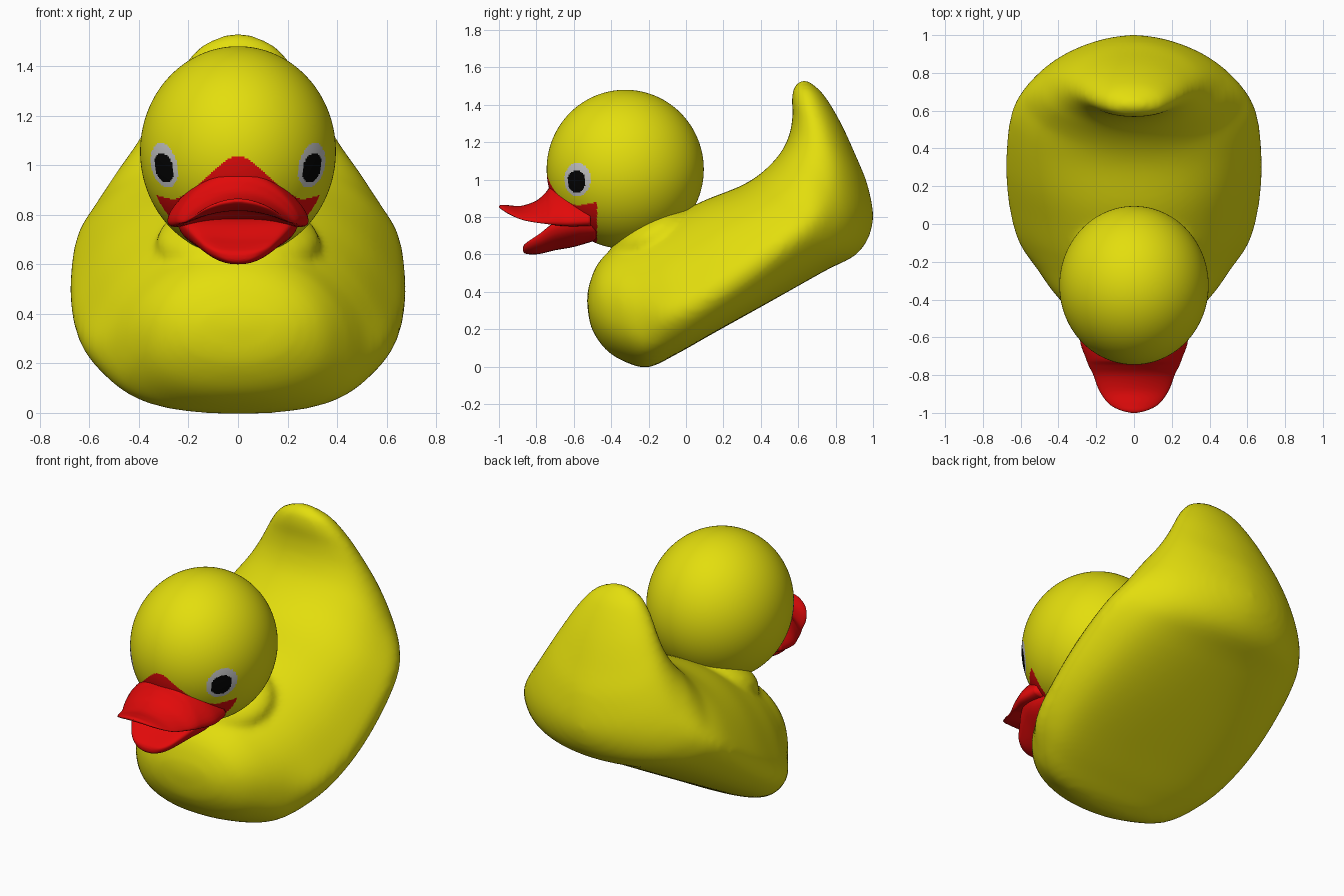
import bpy, bmesh, math
from mathutils import Vector, Matrix

if "Cube" in bpy.data.objects:
    bpy.data.objects.remove(bpy.data.objects["Cube"])


def mat(name, rgb):
    m = bpy.data.materials.new(name)
    m.diffuse_color = (*rgb, 1)
    m.use_nodes = True
    m.node_tree.nodes["Principled BSDF"].inputs["Base Color"].default_value = m.diffuse_color
    return m


YELLOW = mat("yellow", (0.77, 0.73, 0.004))
RED = mat("red", (0.76, 0.003, 0.003))
WHITE = mat("eye_white", (0.57, 0.57, 0.57))
BLACK = mat("black", (0.001, 0.001, 0.001))


def finish(bm, name, mats):
    bmesh.ops.recalc_face_normals(bm, faces=bm.faces[:])
    for f in bm.faces:
        f.smooth = True
    me = bpy.data.meshes.new(name)
    bm.to_mesh(me)
    bm.free()
    for m in mats:
        me.materials.append(m)
    ob = bpy.data.objects.new(name, me)
    bpy.context.collection.objects.link(ob)
    return ob


def smooth_rows(rows, steps):
    """Catmull-Rom interpolation of section parameters."""
    out = []
    n = len(rows)
    for i in range(n - 1):
        p = [rows[max(0, min(n - 1, i + k))] for k in (-1, 0, 1, 2)]
        for j in range(steps):
            t = j / steps
            out.append([0.5 * (2 * b + (c - a) * t + (2 * a - 5 * b + 4 * c - d) * t * t
                               + (3 * b - a - 3 * c + d) * t ** 3)
                        for a, b, c, d in zip(*p)])
    out.append(list(rows[-1]))
    return out


def loft(name, rows, point, sides, steps, mats):
    bm = bmesh.new()
    rings = [[bm.verts.new(point(r, 2 * math.pi * k / sides)) for k in range(sides)]
             for r in smooth_rows(rows, steps)]
    for a, b in zip(rings, rings[1:]):
        for k in range(sides):
            l = (k + 1) % sides
            bm.faces.new((a[k], a[l], b[l], b[k]))
    # close both ends with a fan
    for ring in (rings[0], rings[-1]):
        c = bm.verts.new(sum((v.co for v in ring), Vector()) / sides)
        for k in range(sides):
            bm.faces.new((ring[k], ring[(k + 1) % sides], c))
    return finish(bm, name, mats)


def power(v, e):
    return math.copysign(abs(v) ** (2 / e), v)


# Body: sections fan from the breast along the belly up to the tail tip
# (top y, top z, bottom y, bottom z, half width, belly squareness, drop of widest line)
BODY = [
    (-0.530, 0.35, -0.525, 0.30, 0.04, 2.0, 0),
    (-0.520, 0.43, -0.503, 0.20, 0.20, 2.1, 0),
    (-0.478, 0.54, -0.428, 0.09, 0.335, 2.2, 0.05),
    (-0.402, 0.625, -0.320, 0.023, 0.43, 2.3, 0.15),
    (-0.310, 0.675, -0.200, -0.003, 0.51, 2.3, 0.27),
    (-0.200, 0.735, -0.050, 0.067, 0.61, 2.3, 0.38),
    (-0.050, 0.815, 0.150, 0.18, 0.662, 2.2, 0.43),
    (0.100, 0.89, 0.420, 0.33, 0.68, 2.2, 0.36),
    (0.300, 0.97, 0.740, 0.51, 0.655, 2.1, 0.2),
    (0.420, 1.05, 0.922, 0.61, 0.585, 1.95, 0.08),
    (0.510, 1.15, 0.999, 0.77, 0.475, 1.8, 0),
    (0.555, 1.25, 0.974, 0.96, 0.385, 1.8, 0),
    (0.570, 1.35, 0.907, 1.13, 0.31, 1.9, 0),
    (0.566, 1.43, 0.824, 1.31, 0.237, 2.0, 0),
    (0.580, 1.498, 0.733, 1.458, 0.15, 2.0, 0),
    (0.625, 1.535, 0.650, 1.53, 0.03, 2.0, 0),
]


def body_point(r, a):
    ty, tz, by, bz, w, e, drop = r
    e = 2.15 if a < math.pi else e
    t, c = power(math.sin(a), e), power(math.cos(a), e)
    # wing ridge along the flank, strongest in the middle of the body
    k = 0.06 * max(0, min(1, (w - 0.5) / 0.1))
    x = w * c * (1 - k + k * math.exp(-(t / 0.3) ** 2))
    t -= drop * (1 - t * t)
    return Vector((x, (ty + by) / 2 + t * (ty - by) / 2, (tz + bz) / 2 + t * (tz - bz) / 2))


def ball(centre, radii, tilt, u, v):
    bm = bmesh.new()
    m = Matrix.Translation(centre) @ Matrix.Rotation(tilt, 4, 'X') @ Matrix.Diagonal((*radii, 1))
    bmesh.ops.create_uvsphere(bm, u_segments=u, v_segments=v, radius=1, matrix=m)
    return bm


# Body with a low neck mound, fused and softened
body = loft("body", BODY, body_point, 64, 5, [YELLOW])
neck = finish(ball((0, -0.17, 0.69), (0.33, 0.255, 0.135), math.radians(29), 40, 20),
              "neck", [YELLOW])
bpy.ops.object.select_all(action='DESELECT')
neck.select_set(True)
body.select_set(True)
bpy.context.view_layer.objects.active = body
bpy.ops.object.join()
fuse = body.modifiers.new("fuse", 'REMESH')
fuse.mode = 'VOXEL'
fuse.voxel_size = 0.02
fuse.use_smooth_shade = True
soft = body.modifiers.new("soften", 'SMOOTH')
soft.factor = 0.5
soft.iterations = 8

# Head with painted eyes and beak base
bm = ball((0, -0.325, 1.055), (0.395, 0.42, 0.425), 0, 288, 192)
for f in bm.faces:
    x, y, z = f.calc_center_median()
    x = abs(x)
    edge = 0.845 + 0.19 * math.exp(-(x / 0.165) ** 2) + 0.45 * max(0, x - 0.26)
    if ((y + 0.585) / 0.048) ** 2 + ((z - 0.99) / 0.06) ** 2 < 1:
        f.material_index = 3
    elif ((y + 0.58) / 0.07) ** 2 + ((z - 1.0) / 0.09) ** 2 < 1:
        f.material_index = 2
    elif y < -0.475 and z < edge:
        f.material_index = 1
finish(bm, "head", [YELLOW, RED, WHITE, BLACK])


# Beak halves: (y, half width, centre z, half height, side droop)
def beak_point(r, a):
    y, w, zc, h, droop = r
    c = math.cos(a)
    return Vector((w * c, y, zc + h * math.sin(a) - droop * c * c))


def lower_beak_point(r, a):
    y, w, zc, h, droop = r
    c, s = power(math.cos(a), 2.6), power(math.sin(a), 2.6)
    return Vector((w * c * (1 + 0.12 * s), y, zc + h * s - droop * c * c))


UPPER = [
    (-0.51, 0.275, 0.85, 0.09, 0.07),
    (-0.62, 0.285, 0.875, 0.10, 0.10),
    (-0.71, 0.255, 0.885, 0.09, 0.11),
    (-0.75, 0.24, 0.872, 0.06, 0.10),
    (-0.80, 0.215, 0.853, 0.035, 0.08),
    (-0.88, 0.185, 0.838, 0.022, 0.05),
    (-0.95, 0.135, 0.845, 0.018, 0.025),
    (-0.985, 0.075, 0.852, 0.013, 0.008),
    (-1.0, 0.015, 0.855, 0.004, 0.0),
]
LOWER = [
    (-0.48, 0.21, 0.745, 0.07, 0.0),
    (-0.60, 0.24, 0.72, 0.08, -0.03),
    (-0.70, 0.21, 0.695, 0.073, -0.035),
    (-0.78, 0.16, 0.655, 0.052, -0.03),
    (-0.83, 0.125, 0.638, 0.038, -0.02),
    (-0.862, 0.08, 0.63, 0.024, -0.01),
    (-0.872, 0.03, 0.628, 0.01, 0.0),
]
loft("upper_beak", UPPER, beak_point, 40, 5, [RED])
loft("lower_beak", LOWER, lower_beak_point, 40, 5, [RED])
